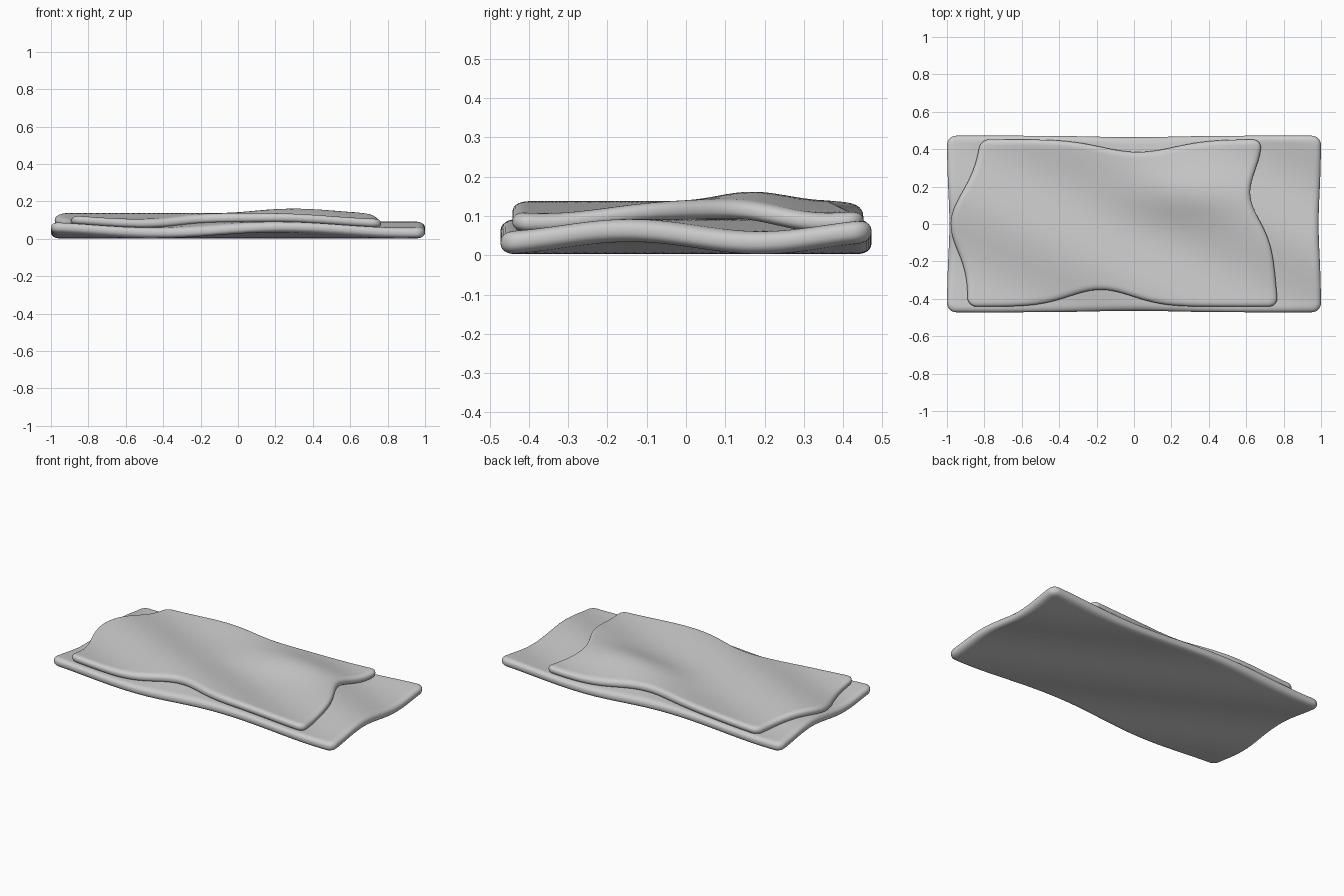
import bpy, bmesh
from math import cos, sin, pi, exp, sqrt, copysign

if "Cube" in bpy.data.objects:
    bpy.data.objects.remove(bpy.data.objects["Cube"])


def ripple(x, y):
    # diagonal waves shared by both layers
    return 0.0475 - 0.0155 * cos(4.7 * x + 9.4 * y)


def gauss(t, c, w):
    return exp(-((t - c) / w) ** 2)


def samples(half, r, n):
    # fine spacing in the rounded border, even spacing inside
    b = [half - r * (1 - sin(i * pi / 18)) for i in range(1, 10)]
    core = [-(half - r) + 2 * (half - r) * i / n for i in range(n + 1)]
    return [-t for t in reversed(b)] + core + b


def pad(name, hx, hy, half_t, plan, mid, corner=0.05, edge=0.04):
    xs, ys = samples(hx, corner, 90), samples(hy, corner, 46)
    bm = bmesh.new()
    for side in (1, -1):
        rows = []
        for x in xs:
            row = []
            for y in ys:
                # round the corners in plan, and the rim in section
                cx = max(-hx + corner, min(hx - corner, x))
                cy = max(-hy + corner, min(hy - corner, y))
                dx, dy = x - cx, y - cy
                L = max(abs(dx), abs(dy))
                d = sqrt(dx * dx + dy * dy)
                k = L / d if d > 1e-9 else 0
                px, py = cx + dx * k, cy + dy * k
                s = min(1, max(0, (L - corner + edge) / edge))
                h = half_t * max(0, 1 - s ** 2.4) ** (1 / 2.4)
                qx, qy = plan(px / hx, py / hy)
                row.append(bm.verts.new((qx, qy, mid(qx, qy) + side * h)))
            rows.append(row)
        for i in range(len(xs) - 1):
            for j in range(len(ys) - 1):
                f = [rows[i][j], rows[i + 1][j], rows[i + 1][j + 1], rows[i][j + 1]]
                bm.faces.new(f if side > 0 else f[::-1])
    bmesh.ops.remove_doubles(bm, verts=bm.verts, dist=1e-5)
    for f in bm.faces:
        f.smooth = True
    me = bpy.data.meshes.new(name)
    bm.to_mesh(me)
    bm.free()
    ob = bpy.data.objects.new(name, me)
    bpy.context.collection.objects.link(ob)
    return ob


# lower layer: nearly rectangular with slightly drawn-in sides
def lower_plan(u, v):
    return (u * (1 - 0.013 * gauss(v, 0, 0.5)),
            v * (0.472 - 0.008 * gauss(u, 0, 0.3)))


pad("lower_blanket", 1.0, 0.472, 0.029, lower_plan, ripple)


# upper layer: skewed corners and bowed edges
def upper_plan(u, v):
    a, b = (u + 1) / 2, (v + 1) / 2
    left = -0.89 + 0.07 * b - 0.125 * gauss(v, 0.02, 0.5)
    right = 0.77 - 0.08 * b - 0.095 * gauss(v, 0.33, 0.42)
    back = 0.452 - 0.067 * gauss(u, 0.12, 0.36)
    front = -0.442 + 0.09 * gauss(u, -0.14, 0.29)
    return left + (right - left) * a, front + (back - front) * b


def upper_mid(x, y):
    return ripple(x, y) + 0.05 + 0.024 * gauss(x, 0.27, 0.36) * gauss(y, 0.16, 0.14)


pad("upper_blanket", 0.8, 0.447, 0.025, upper_plan, upper_mid)
